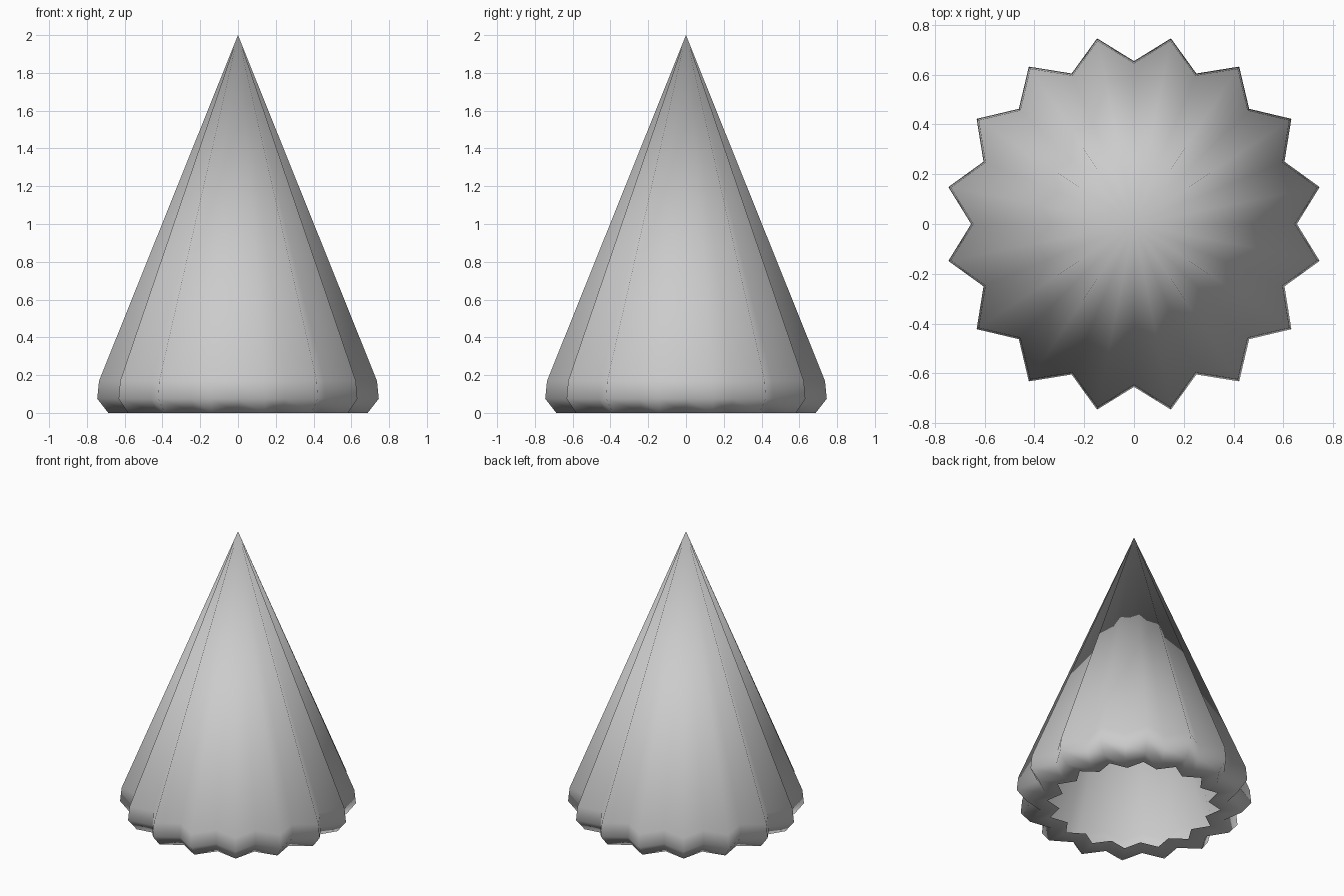
import bpy, bmesh, math

if "Cube" in bpy.data.objects:
    bpy.data.objects.remove(bpy.data.objects["Cube"])

POINTS = 16
INNER_RATIO = 0.654 / 0.76          # valley radius relative to tip radius

# Profile of the pleated skirt: (tip radius, height), from shoulder to inner lip
PROFILE = [(0.75, 0.17), (0.76, 0.075), (0.70, 0.0), (0.56, 0.01)]


def star_ring(bm, radius, z):
    ring = []
    for i in range(POINTS * 2):
        a = math.pi * i / POINTS
        r = radius if i % 2 else radius * INNER_RATIO
        ring.append(bm.verts.new((r * math.cos(a), r * math.sin(a), z)))
    return ring


bm = bmesh.new()
rings = [star_ring(bm, r, z) for r, z in PROFILE]
apex = bm.verts.new((0, 0, 2))
n = POINTS * 2

# Long pleated cone faces
for i in range(n):
    bm.faces.new((apex, rings[0][i], rings[0][(i + 1) % n]))

# Rolled hem and underside lip, left open in the middle
for upper, lower in zip(rings, rings[1:]):
    for i in range(n):
        j = (i + 1) % n
        bm.faces.new((upper[i], lower[i], lower[j], upper[j]))

for f in bm.faces:
    f.smooth = True
mesh = bpy.data.meshes.new("pleated_cone")
bm.to_mesh(mesh)
bm.free()
cone = bpy.data.objects.new("pleated_cone", mesh)
bpy.context.collection.objects.link(cone)
